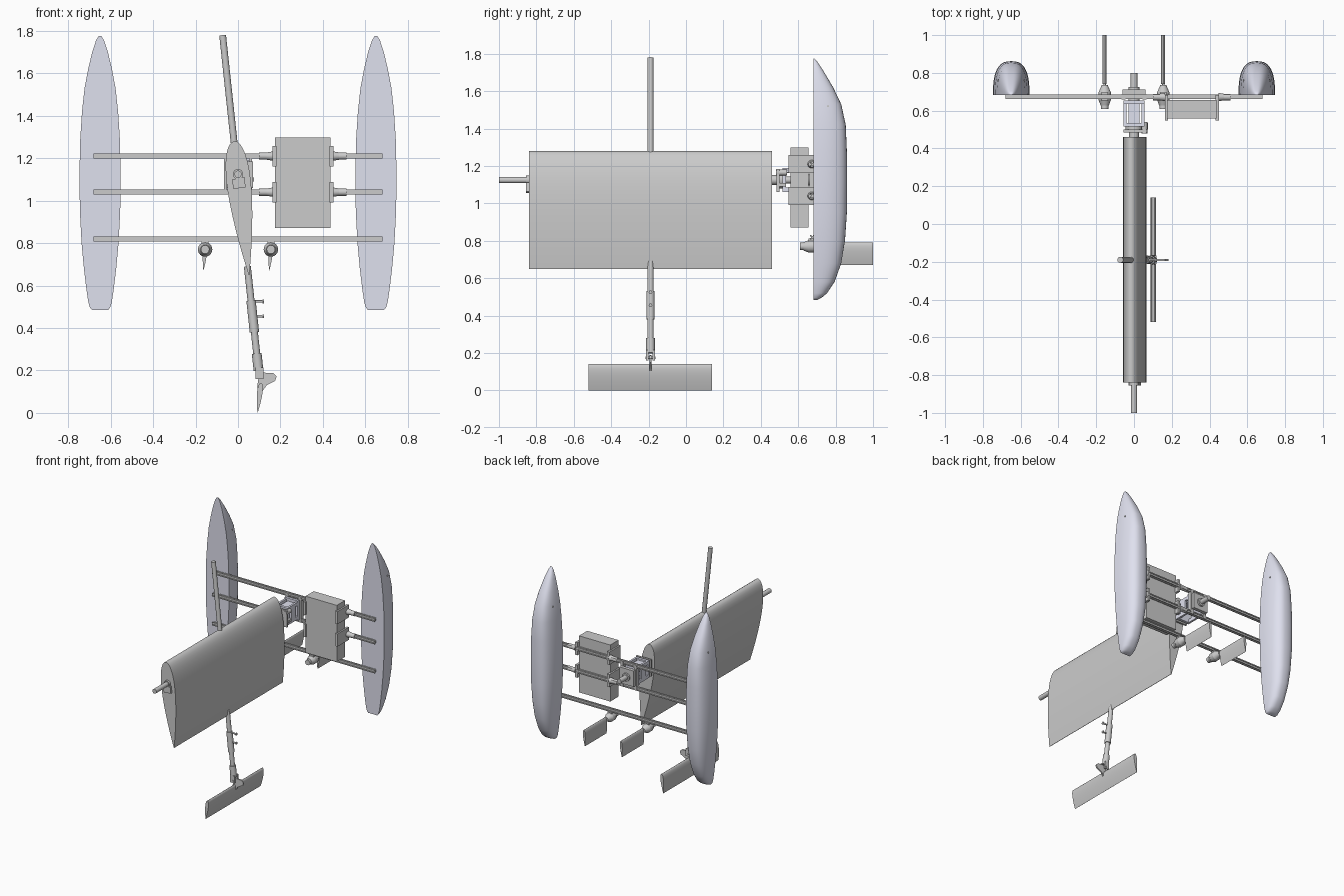
import bpy, bmesh, math
from mathutils import Vector

if "Cube" in bpy.data.objects:
    bpy.data.objects.remove(bpy.data.objects["Cube"])

white = bpy.data.materials.new("pale_hull")
white.diffuse_color = (0.74, 0.75, 0.86, 1)
white.use_nodes = True
white.node_tree.nodes["Principled BSDF"].inputs["Base Color"].default_value = white.diffuse_color


def finish(name, bm, mat=None, angle=35):
    bmesh.ops.recalc_face_normals(bm, faces=bm.faces)
    me = bpy.data.meshes.new(name)
    bm.to_mesh(me)
    bm.free()
    ob = bpy.data.objects.new(name, me)
    bpy.context.collection.objects.link(ob)
    if mat:
        me.materials.append(mat)
    bpy.ops.object.select_all(action='DESELECT')
    ob.select_set(True)
    bpy.context.view_layer.objects.active = ob
    bpy.ops.object.shade_smooth_by_angle(angle=math.radians(angle))
    return ob


def loft(name, rings, mat=None, angle=35):
    bm = bmesh.new()
    vs = [[bm.verts.new(p) for p in r] for r in rings]
    n = len(vs[0])
    for a, b in zip(vs, vs[1:]):
        for i in range(n):
            bm.faces.new((a[i], a[(i + 1) % n], b[(i + 1) % n], b[i]))
    bm.faces.new(vs[0])
    bm.faces.new(vs[-1])
    return finish(name, bm, mat, angle)


def rod(name, a, b, r, r2=None, seg=24):
    a, b = Vector(a), Vector(b)
    q = (b - a).to_track_quat('Z', 'Y')
    def ring(c, rad):
        return [c + q @ Vector((rad * math.cos(2 * math.pi * i / seg),
                                rad * math.sin(2 * math.pi * i / seg), 0)) for i in range(seg)]
    return loft(name, [ring(a, r), ring(b, r if r2 is None else r2)])


def box(name, x, y, z, mat=None):
    rings = [[(x[0], y[0], h), (x[1], y[0], h), (x[1], y[1], h), (x[0], y[1], h)] for h in z]
    return loft(name, rings, mat)


def foil(name, le, te, y, t, n=18):
    # symmetric aerofoil section in the xz plane, swept along y
    le, te = Vector(le), Vector(te)
    d = te - le
    nrm = Vector((-d.y, d.x))
    def half(s):
        return 5 * t * (0.2969 * s ** .5 - 0.126 * s - 0.3516 * s * s + 0.2843 * s ** 3 - 0.1015 * s ** 4)
    st = [(1 - math.cos(math.pi * i / n)) / 2 for i in range(n + 1)]
    pts = [le + d * s + nrm * half(s) for s in st] + [le + d * s - nrm * half(s) for s in st[-1:0:-1]]
    return loft(name, [[(p.x, yy, p.y) for p in pts] for yy in y])


def prism(name, pts, y):
    return loft(name, [[(px, yy, pz) for px, pz in pts] for yy in y])


# Hulls: stations of (z, half width, depth)
STATIONS = [(1.776, .006, .004), (1.755, .019, .022), (1.70, .037, .058), (1.62, .056, .105),
            (1.53, .073, .148), (1.42, .085, .172), (1.28, .094, .178), (1.12, .097, .18),
            (.95, .095, .178), (.8, .087, .168), (.68, .076, .148), (.58, .064, .112),
            (.52, .055, .072), (.495, .047, .042), (.485, .038, .02)]
for sx, side in ((-1, "left"), (1, "right")):
    rings = []
    for z, w, d in STATIONS:
        ring = []
        for i in range(25):
            c, s = math.cos(math.pi * i / 24), math.sin(math.pi * i / 24)
            ring.append((sx * .65 + w * math.copysign(abs(c) ** .75, c), .682 + d * max(s, 0) ** .75, z))
        rings.append(ring)
    loft(side + "_hull", rings, white, 50)
    rod(side + "_hull_pin", (sx * .65 - .073, .76, 1.52), (sx * .65 + .073, .76, 1.52), .006, seg=10)

# Slotted cross beams
h, g, k = .012, .004, .007
quarter = [(h, -h), (h, -g), (k, -g), (k, g), (h, g)]
section = []
for q in range(4):
    c, s = round(math.cos(q * math.pi / 2)), round(math.sin(q * math.pi / 2))
    section += [(c * a - s * b, s * a + c * b) for a, b in quarter]
for name, z in (("upper", 1.21), ("middle", 1.04), ("lower", .82)):
    loft(name + "_cross_beam", [[(x, .674 + a, z + b) for a, b in section] for x in (-.68, .68)])

# Wing sail with mast ends
foil("wing_sail", (-.018, 1.28), (.052, .65), (-.84, .46), .18, 24)
rod("mast_tip", (0, -1, 1.125), (0, -.8, 1.125), .017)
rod("mast_base", (0, .44, 1.125), (0, .8, 1.125), .018)
rod("tip_bearing", (0, -.855, 1.125), (0, -.838, 1.125), .024)
prism("tip_plate", [(-.028, 1.1), (-.022, 1.055), (.036, 1.063), (.03, 1.112)], (-.855, -.838))

# Booms along the tilted chord line
Y = -.19
def on(z):
    return (.118 - .107 * z, Y, z)
rod("front_boom", on(1.78), on(1.26), .016)
rod("tail_boom", on(.69), on(.2), .0165)
rod("upper_sleeve", on(.53), on(.38), .022)
rod("lower_sleeve", on(.28), on(.2), .023)
for dy in (-.017, .017):
    box("fork_cheek", (.082, .12), (Y + dy - .006, Y + dy + .006), (.16, .215))
for z in (.525, .455):
    rod("sleeve_bolt", (.06, Y, z), (.115, Y, z), .006, seg=12)
    rod("bolt_head", (.115, Y, z), (.123, Y, z), .01, seg=6)

# Tail fin, hinge and control horn
foil("tail_fin", (.108, .142), (.092, 0), (-.52, .14), .18)
rod("hinge_pin", (.103, Y - .026, .175), (.103, Y + .026, .175), .007, seg=12)
prism("control_horn", [(.09, .12), (.10, .19), (.165, .188), (.182, .172), (.175, .15), (.135, .13), (.11, .095)],
      (Y - .005, Y + .005))

# Equipment box with end flanges and beam clamps
box("equipment_box", (.175, .437), (.558, .656), (.87, 1.298))
for z in (1.21, 1.04):
    for x, s in ((.175, -1), (.437, 1)):
        xs = sorted((x - s * .006, x + s * .012))
        box("box_flange", xs, (.548, .684), (z - .048, z + .048))
        rod("clamp_cone", (x + s * .01, .672, z), (x + s * .04, .672, z), .022, .017)
        rod("clamp_tube", (x + s * .04, .672, z), (x + s * .075, .672, z), .017)

# Mast mount: pale U bracket, frame plates and bearings
box("bracket_back", (-.055, .055), (.635, .655), (1.05, 1.2), white)
box("bracket_front", (-.055, .055), (.515, .535), (1.06, 1.19), white)
for s in (-1, 1):
    xs = sorted((s * .04, s * .055))
    box("bracket_cheek", xs, (.53, .64), (1.06, 1.085), white)
    box("bracket_cheek", xs, (.53, .64), (1.165, 1.19), white)
    box("bracket_web", xs, (.56, .61), (1.08, 1.17), white)
    box("mount_post", sorted((s * .045, s * .066)), (.66, .688), (1.03, 1.22))
box("bracket_bridge", (-.03, .03), (.53, .64), (1.162, 1.178), white)
box("mount_plate", (-.06, .06), (.686, .712), (1.065, 1.185))
rod("mount_bearing", (0, .65, 1.125), (0, .725, 1.125), .03)
box("drive_plate", (-.055, .07), (.485, .5), (1.06, 1.185))
rod("drive_wheel", (0, .497, 1.125), (0, .515, 1.125), .045)
rod("root_bearing", (0, .458, 1.125), (0, .486, 1.125), .026)
rod("drive_motor", (.055, .48, 1.165), (.055, .54, 1.165), .016)
box("sensor_block", (.05, .075), (.5, .535), (1.09, 1.11))

# Twin rudders: stacked housings, stock and hanging blade
for x, side in ((-.155, "left"), (.155, "right")):
    z = .77
    rod(side + "_rudder_cap", (x, .61, z), (x, .63, z), .02)
    rod(side + "_rudder_cone", (x, .628, z), (x, .66, z), .022, .034)
    rod(side + "_rudder_flange", (x, .66, z), (x, .695, z), .033)
    rod(side + "_rudder_neck", (x, .693, z), (x, .735, z), .034, .016)
    box(side + "_rudder_hanger", (x - .017, x + .017), (.655, .695), (.785, .812))
    rod(side + "_rudder_stock", (x, .72, z), (x, .97, z), .006, seg=12)
    foil(side + "_rudder_blade", (x + .002, .79), (x - .008, .67), (.74, 1.0), .16)
